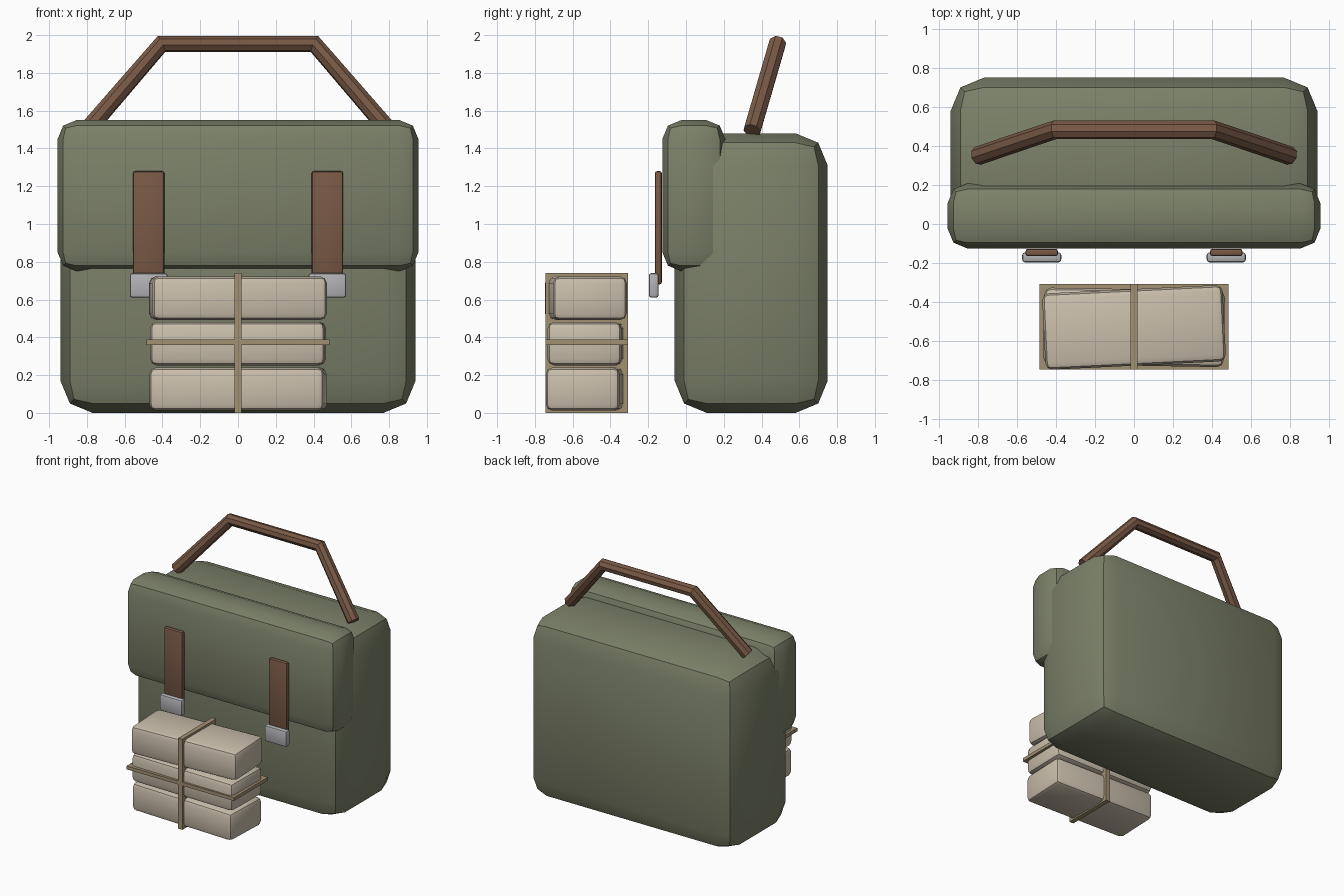
import bpy, bmesh
from math import radians
from mathutils import Matrix, Vector

if "Cube" in bpy.data.objects:
    bpy.data.objects.remove(bpy.data.objects["Cube"])


def material(name, rgb):
    m = bpy.data.materials.new(name)
    m.diffuse_color = (*rgb, 1)
    m.use_nodes = True
    m.node_tree.nodes["Principled BSDF"].inputs["Base Color"].default_value = m.diffuse_color
    return m


CANVAS = material("canvas", (0.20, 0.22, 0.14))
LEATHER = material("leather", (0.19, 0.10, 0.06))
METAL = material("metal", (0.45, 0.45, 0.47))
PAPER = material("paper", (0.59, 0.52, 0.41))
TWINE = material("twine", (0.36, 0.28, 0.17))


def smooth(ob):
    bpy.ops.object.select_all(action='DESELECT')
    ob.select_set(True)
    bpy.context.view_layer.objects.active = ob
    bpy.ops.object.shade_smooth_by_angle(angle=radians(30))


def box(name, lo, hi, mat, bevel=0.0, turn=0.0):
    """Bevelled box between two corners, optionally turned about its own z axis."""
    lo, hi = Vector(lo), Vector(hi)
    bm = bmesh.new()
    bmesh.ops.create_cube(bm, size=1, matrix=Matrix.Diagonal((*(hi - lo), 1)))
    if bevel:
        bmesh.ops.bevel(bm, geom=bm.edges[:], offset=bevel, segments=2,
                        profile=0.5, affect='EDGES')
    me = bpy.data.meshes.new(name)
    bm.to_mesh(me)
    bm.free()
    me.materials.append(mat)
    ob = bpy.data.objects.new(name, me)
    ob.location = (lo + hi) / 2
    ob.rotation_euler.z = radians(turn)
    bpy.context.collection.objects.link(ob)
    smooth(ob)
    return ob


# Bag body and front flap
box("bag_body", (-0.94, -0.06, 0), (0.94, 0.75, 1.48), CANVAS, 0.17)
box("bag_flap", (-0.955, -0.125, 0.75), (0.955, 0.208, 1.55), CANVAS, 0.10)

# Straps with buckles
for side, x in (("left", -0.473), ("right", 0.473)):
    box(f"strap_{side}", (x - 0.083, -0.165, 0.68), (x + 0.083, -0.128, 1.28), LEATHER, 0.012)
    box(f"buckle_{side}", (x - 0.1, -0.197, 0.61), (x + 0.1, -0.145, 0.74), METAL, 0.014)

# Carry handle: round tube along a bent path
curve = bpy.data.curves.new("handle_path", 'CURVE')
curve.dimensions = '3D'
curve.bevel_depth = 0.048
curve.bevel_resolution = 2
curve.use_fill_caps = True
path = [(-0.80, 0.35, 1.495), (-0.405, 0.483, 1.953), (0.405, 0.483, 1.953), (0.80, 0.35, 1.495)]
spline = curve.splines.new('POLY')
spline.points.add(len(path) - 1)
for p, co in zip(spline.points, path):
    p.co = (*co, 1)
curve.materials.append(LEATHER)
handle = bpy.data.objects.new("handle", curve)
bpy.context.collection.objects.link(handle)
bpy.ops.object.select_all(action='DESELECT')
handle.select_set(True)
bpy.context.view_layer.objects.active = handle
bpy.ops.object.convert(target='MESH')
smooth(bpy.context.view_layer.objects.active)

# Stack of wrapped parcels, each slightly turned
for name, z0, z1, turn in (("parcel_bottom", 0.012, 0.24, -2.2),
                           ("parcel_middle", 0.252, 0.482, -1.0),
                           ("parcel_top", 0.492, 0.722, 2.8)):
    box(name, (-0.463, -0.726, z0), (0.463, -0.334, z1), PAPER, 0.035, turn)

# Twine around the stack
box("twine_upright", (-0.019, -0.745, 0), (0.019, -0.308, 0.74), TWINE)
box("twine_level", (-0.485, -0.745, 0.36), (0.485, -0.308, 0.388), TWINE)
